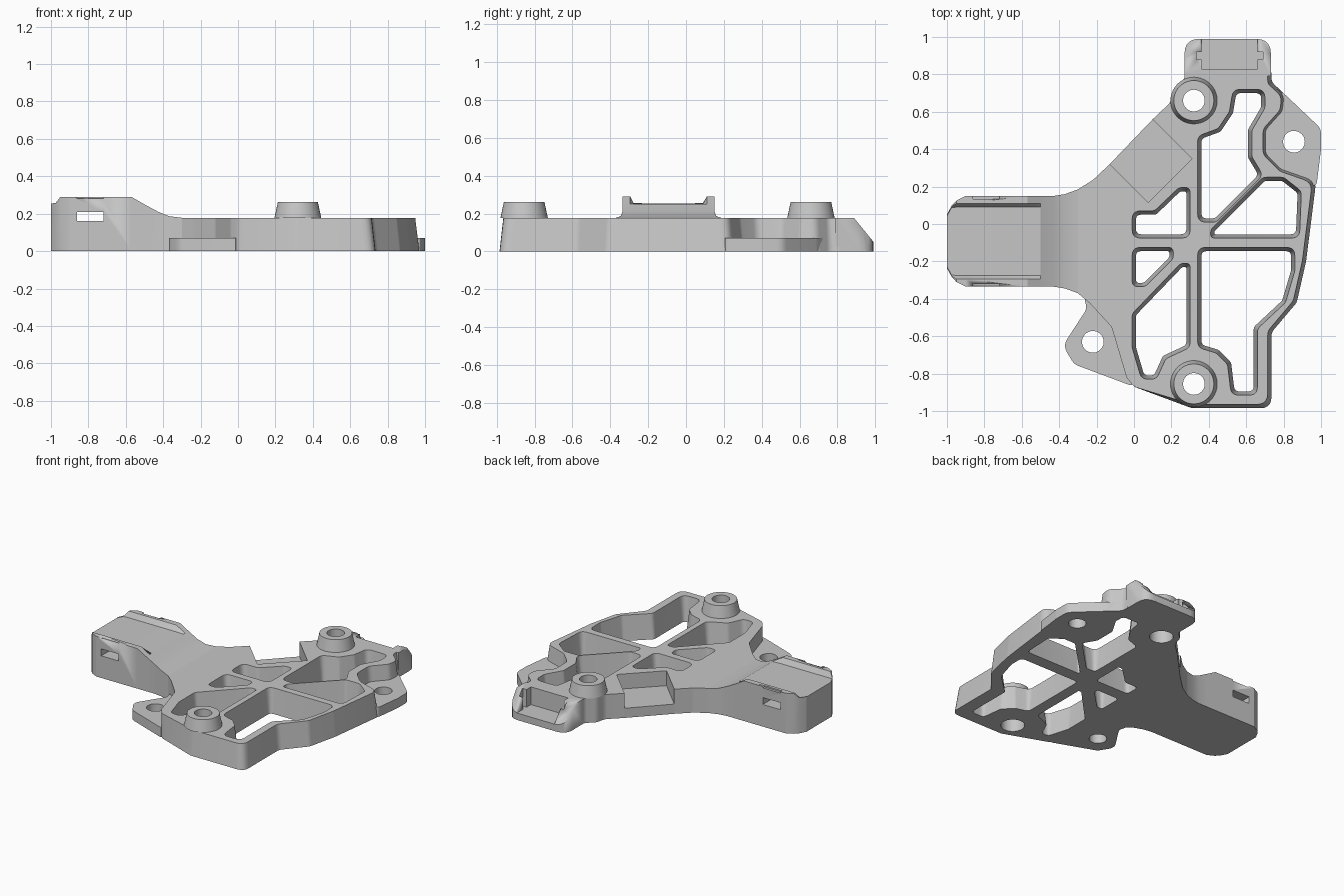
import bpy, bmesh, math
from mathutils import Vector

if "Cube" in bpy.data.objects:
    bpy.data.objects.remove(bpy.data.objects["Cube"])

grey = bpy.data.materials.new("plain grey")
grey.use_nodes = True
colour = (0.57, 0.57, 0.57, 1)
grey.diffuse_color = colour
grey.node_tree.nodes["Principled BSDF"].inputs["Base Color"].default_value = colour


def fillet(points, radius, steps=5):
    """Round each corner of a closed polygon; a third value of 0 keeps it sharp."""
    pts = [Vector(p[:2]) for p in points]
    out = []
    for i, p in enumerate(pts):
        if len(points[i]) == 3:
            out.append(p)
            continue
        a, b = pts[i - 1] - p, pts[(i + 1) % len(pts)] - p
        cut = min(radius / math.tan(a.angle(b) / 2), 0.45 * a.length, 0.45 * b.length)
        s, e = p + a.normalized() * cut, p + b.normalized() * cut
        for k in range(steps + 1):
            t = k / steps
            out.append(s * (1 - t) ** 2 + p * 2 * t * (1 - t) + e * t ** 2)
    return out


def inset(points, d, rule=lambda p: True):
    """Move the corners that pass the rule inwards by d."""
    pts = [Vector(p[:2]) for p in points]
    area = sum(pts[i - 1].cross(pts[i]) for i in range(len(pts)))
    side = math.copysign(d, area)
    out = []
    for i, p in enumerate(pts):
        u = (p - pts[i - 1]).normalized()
        v = (pts[(i + 1) % len(pts)] - p).normalized()
        move = Vector((-u.y - v.y, u.x + v.x)) * side / (1 + u.dot(v))
        out.append((*(p + move if rule(p) else p), *points[i][2:]))
    return out


def circle(x, y, r, n=40):
    return [(x + r * math.cos(math.tau * i / n), y + r * math.sin(math.tau * i / n))
            for i in range(n)]


def level(pts, z):
    return [(p[0], p[1], z) for p in pts]


def solid(name, stack, holes=()):
    """Closed solid from a stack of matching loops, with stacks of loops as holes."""
    bm = bmesh.new()
    caps = ([], [])
    for rings in [stack, *holes]:
        rows = [[bm.verts.new(co) for co in ring] for ring in rings]
        for low, high in zip(rows, rows[1:]):
            for i in range(len(low)):
                bm.faces.new((low[i - 1], low[i], high[i], high[i - 1]))
        for cap, row in zip(caps, (rows[0], rows[-1])):
            cap.append(row)
    for cap in caps:
        if holes:
            edges = [bm.edges.get((row[i - 1], row[i])) for row in cap for i in range(len(row))]
            bmesh.ops.triangle_fill(bm, edges=edges, use_beauty=True)
        else:
            bm.faces.new(cap[0])
    bmesh.ops.recalc_face_normals(bm, faces=bm.faces)
    if bm.calc_volume(signed=True) < 0:
        bmesh.ops.reverse_faces(bm, faces=bm.faces)
    mesh = bpy.data.meshes.new(name)
    bm.to_mesh(mesh)
    bm.free()
    mesh.materials.append(grey)
    obj = bpy.data.objects.new(name, mesh)
    bpy.context.collection.objects.link(obj)
    bpy.ops.object.select_all(action="DESELECT")
    obj.select_set(True)
    bpy.context.view_layer.objects.active = obj
    bpy.ops.object.shade_smooth_by_angle(angle=math.radians(25))
    return obj


def plate(name, pts, z0, z1, holes=()):
    return solid(name, [level(pts, z0), level(pts, z1)], holes)


def cut_box(target, x0, x1, y0, y1, z0, z1):
    tool = plate("cutter", [(x0, y0), (x1, y0), (x1, y1), (x0, y1)], z0, z1)
    cut(target, tool)


def cut(target, tool):
    mod = target.modifiers.new("cut", "BOOLEAN")
    mod.object, mod.operation, mod.solver = tool, "DIFFERENCE", "EXACT"
    bpy.context.view_layer.objects.active = target
    bpy.ops.object.modifier_apply(modifier=mod.name)
    bpy.data.objects.remove(tool)


TOP = .178
HOLE = .058

# Frame: outline with sharp recess corners, drafted on the right and front
outline = [(-.3, .185, 0), (-.22, .235), (-.13, .32, 0), (.075, .115, 0), (.31, .35, 0),
           (.1, .56, 0), (.195, .65), (.21, .72), (.27, .775), (.27, .81, 0), (.735, .81, 0),
           (.735, .76), (.81, .69), (.8, .6), (.71, .5), (.71, .38), (.79, .3), (.975, .235),
           (.92, -.2), (.87, -.42), (.735, -.58), (.735, -.985), (.31, -.985),
           (0, -.87), (-.04, -.82), (-.12, -.55), (-.24, -.42), (-.3, -.37, 0)]
upper = inset(outline, .02, lambda p: p.x > .7 or p.y < -.93)

# Pockets that leave the ribs, narrowing downwards
pockets = [
    [(-.01, -.075), (-.01, .07), (.11, .07), (.24, .195), (.3, .195), (.3, -.075)],
    [(-.01, -.125), (.21, -.125), (.21, -.185), (.06, -.335), (-.01, -.335)],
    [(.3, -.21), (.3, -.66), (.17, -.72), (.12, -.83), (.04, -.83), (-.01, -.66),
     (-.01, -.48), (.25, -.21)],
    [(.34, -.125), (.86, -.125), (.86, -.25), (.81, -.42), (.66, -.56), (.66, -.915),
     (.52, -.915), (.5, -.75), (.44, -.69), (.34, -.66)],
    [(.41, -.075), (.885, -.075), (.895, .175), (.8, .25), (.69, .25), (.41, -.03)],
    [(.34, .01), (.34, .47), (.45, .51), (.51, .6), (.53, .72), (.7, .72), (.7, .62),
     (.63, .5), (.63, .36), (.69, .26), (.44, .01)],
]
openings = [[level(fillet(inset(p, .02), .03), 0), level(fillet(p, .045), TOP)] for p in pockets]

# Screw holes under the bosses are counterbored
bosses = {"back_boss": (.32, .66), "front_boss": (.32, -.855)}
for x, y in bosses.values():
    wide, narrow = circle(x, y, .078), circle(x, y, HOLE)
    openings.append([level(wide, 0), level(wide, .1), level(narrow, .1), level(narrow, TOP)])
solid("frame", [level(fillet(outline, .06), 0), level(fillet(upper, .06), TOP)], openings)

# Tapered bosses
for name, (x, y) in bosses.items():
    bore = circle(x, y, HOLE)
    solid(name, [level(circle(x, y, .125), TOP), level(circle(x, y, .107), .262)],
          [[level(bore, TOP), level(bore, .262)]])

# Floor of the diagonal recess
plate("recess_floor", [(-.13, .32), (.075, .115), (.31, .35), (.1, .56)], 0, .07)

# Thin mounting tabs
tabs = {"side_tab": ((.855, .44), [(.74, .74), (.81, .69), (1, .51), (1, .4), (.975, .2),
                                   (.92, .22), (.78, .28), (.68, .36), (.68, .52)]),
        "front_tab": ((-.22, -.63), [(-.27, -.39), (-.25, -.45), (-.38, -.65), (-.32, -.75),
                                     (0, -.87), (-.02, -.8), (-.08, -.55), (-.2, -.4)])}
for name, ((x, y), pts) in tabs.items():
    bore = circle(x, y, HOLE)
    plate(name, fillet(pts, .07), 0, .07, [[level(bore, 0), level(bore, .07)]])

# Raised arm: cross-sections of (x, half width, height) with a cradle between two lips
MID = -.0925
stations = [(-1, .145, .255), (-.975, .19, .257), (-.95, .217, .29), (-.9, .2425, .29),
            (-.57, .2425, .29), (-.5, .2425, .25), (-.43, .2425, .212), (-.37, .252, .187),
            (-.3, .2775, TOP)]
sections = []
for x, w, h in stations:
    lip, bed, floor = min(w - .005, .2025), min(w - .01, .1825), min(h, .252)
    half = [(w, 0), (w, h), (lip, h), (bed, floor)]
    sections.append([(x, MID - y, z) for y, z in half] +
                    [(x, MID + y, z) for y, z in reversed(half)])
arm = solid("arm", sections)

# Strap slot and shallow lip notches
cut_box(arm, -.86, -.72, -.5, .5, .16, .21)
for side in (-1, 1):
    y0, y1 = sorted((MID + side * .225, MID + side * .3))
    cut_box(arm, -.86, -.72, y0, y1, .28, .4)

# Back end with a sloped face and a connector notch
back = plate("back_end", fillet([(.27, .79, 0), (.27, .99), (.732, .99), (.732, .79, 0)], .08),
             0, TOP)
slope = [(.885, .18), (.995, .045), (1.1, .045), (1.1, .4), (.885, .4)]
cut(back, solid("cutter", [[(x, y, z) for y, z in slope] for x in (.1, .9)]))
cut_box(back, .36, .66, .83, 1.1, .05, .4)
cut_box(back, .335, .69, .88, .92, .05, .4)
